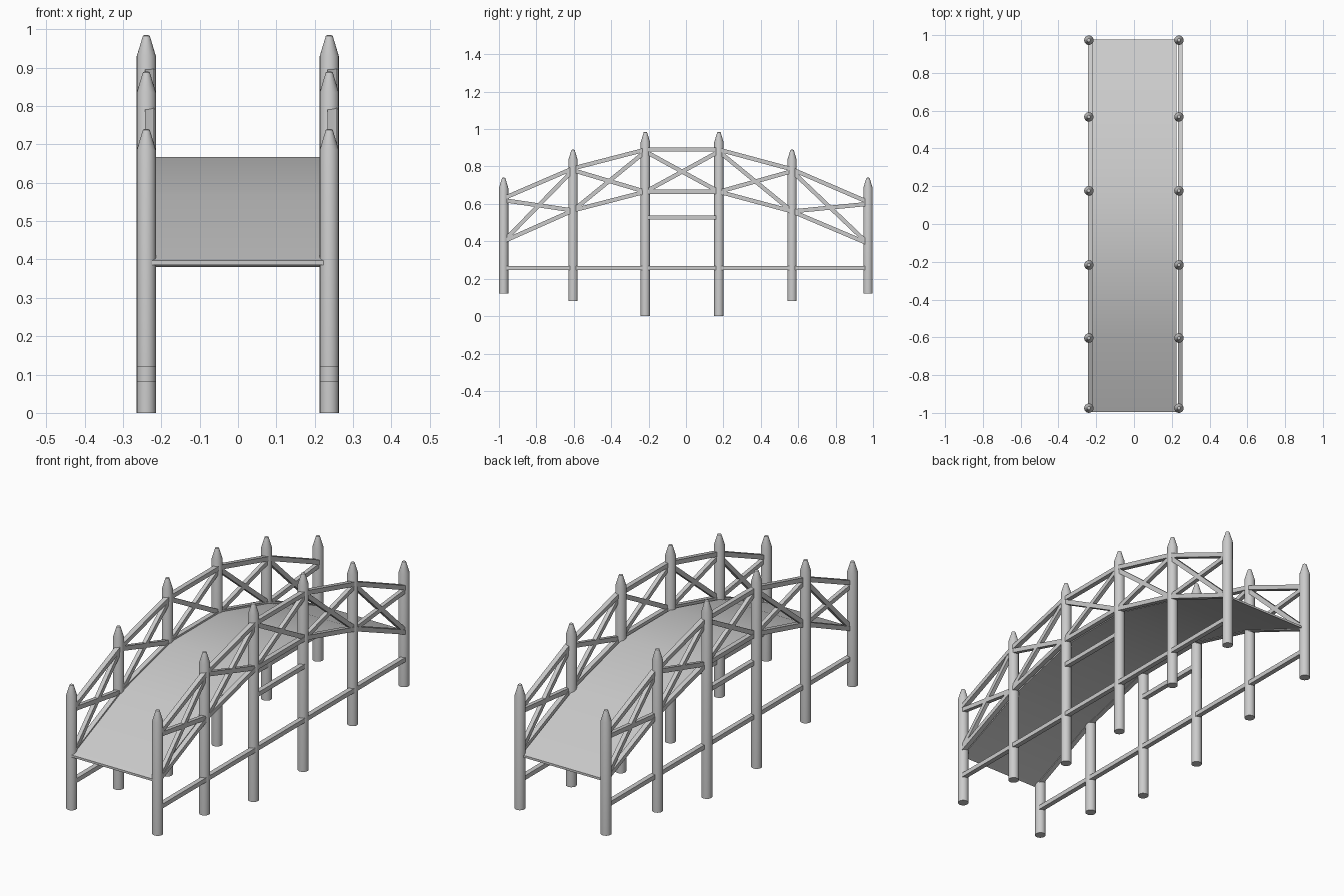
import bpy, bmesh
from mathutils import Vector, Matrix
from math import sin, cos, pi

if "Cube" in bpy.data.objects:
    bpy.data.objects.remove(bpy.data.objects["Cube"])

PY = [-0.975, -0.604, -0.217, 0.176, 0.567, 0.973]   # post positions
BOT = [0.12, 0.08, 0.0, 0.0, 0.08, 0.12]
TOP = [0.74, 0.89, 0.985, 0.985, 0.89, 0.74]
HAND = [0.63, 0.79, 0.89, 0.89, 0.785, 0.61]         # handrail heights
LOW = [0.40, 0.565, 0.665, 0.665, 0.56, 0.388]       # deck rail heights
SIDES = 20


def finish(name, bm, smooth=False):
    bmesh.ops.recalc_face_normals(bm, faces=bm.faces)
    me = bpy.data.meshes.new(name)
    bm.to_mesh(me)
    bm.free()
    ob = bpy.data.objects.new(name, me)
    bpy.context.collection.objects.link(ob)
    if smooth:
        bpy.ops.object.select_all(action='DESELECT')
        ob.select_set(True)
        bpy.context.view_layer.objects.active = ob
        bpy.ops.object.shade_smooth_by_angle(angle=0.6)
    return ob


def post(name, x, y, z0, z1):
    # round pile with a blunt pointed top
    bm = bmesh.new()
    prof = [(0.025, z0), (0.025, z1 - 0.055), (0.009, z1 - 0.002), (0.005, z1)]
    rings = [[bm.verts.new((x + r * cos(2 * pi * i / SIDES), y + r * sin(2 * pi * i / SIDES), z))
              for i in range(SIDES)] for r, z in prof]
    for a, b in zip(rings, rings[1:]):
        for i in range(SIDES):
            j = (i + 1) % SIDES
            bm.faces.new((a[i], a[j], b[j], b[i]))
    bm.faces.new(rings[0])
    bm.faces.new(rings[-1])
    finish(name, bm, True)


def beam(name, x, a, b, w=0.024, h=0.022):
    # square bar between two (y, z) points
    d = Vector((0, b[0] - a[0], b[1] - a[1]))
    rot = Matrix.Rotation(Vector((0, 1)).angle_signed(Vector((d.z, d.y))), 4, 'X')
    mid = Vector((x, (a[0] + b[0]) / 2, (a[1] + b[1]) / 2))
    bm = bmesh.new()
    bmesh.ops.create_cube(bm, size=1)
    up = Vector((0, -d.z, d.y)).normalized()
    for v in bm.verts:
        c = v.co.copy()
        v.co = mid + Vector((c.x * w, 0, 0)) + d * c.y + up * (c.z * h)
    finish(name, bm)


for side, px in (("left", -0.239), ("right", 0.238)):
    rx = px + 0.008
    for i in range(6):
        post(f"{side}_post_{i}", px, PY[i], BOT[i], TOP[i])
    # sloping rails and cross braces in each bay
    for i in range(5):
        y0, y1 = PY[i], PY[i + 1]
        beam(f"{side}_handrail_{i}", rx, (y0, HAND[i]), (y1, HAND[i + 1]))
        beam(f"{side}_deck_rail_{i}", rx, (y0, LOW[i]), (y1, LOW[i + 1]))
        beam(f"{side}_brace_a_{i}", rx, (y0, HAND[i] - 0.01), (y1, LOW[i + 1]), 0.02)
        beam(f"{side}_brace_b_{i}", rx, (y0, LOW[i]), (y1, HAND[i + 1] - 0.01), 0.02)
    # level tie bars below the deck
    beam(f"{side}_lower_tie", rx, (PY[0], 0.258), (PY[5], 0.258))
    beam(f"{side}_upper_tie", rx, (PY[2], 0.528), (PY[3], 0.528))

# arched deck slab following the deck rails
ys = [-0.995] + PY[1:5] + [0.978]
zs = [0.397] + [z + 0.002 for z in LOW[1:5]] + [0.392]
bm = bmesh.new()
rows = [[bm.verts.new((x, y, z + t)) for x, t in
         ((-0.226, 0), (0.226, 0), (0.226, -0.011), (-0.226, -0.011))] for y, z in zip(ys, zs)]
for a, b in zip(rows, rows[1:]):
    for i in range(4):
        j = (i + 1) % 4
        bm.faces.new((a[i], a[j], b[j], b[i]))
bm.faces.new(rows[0])
bm.faces.new(rows[-1])
finish("deck", bm, True)
